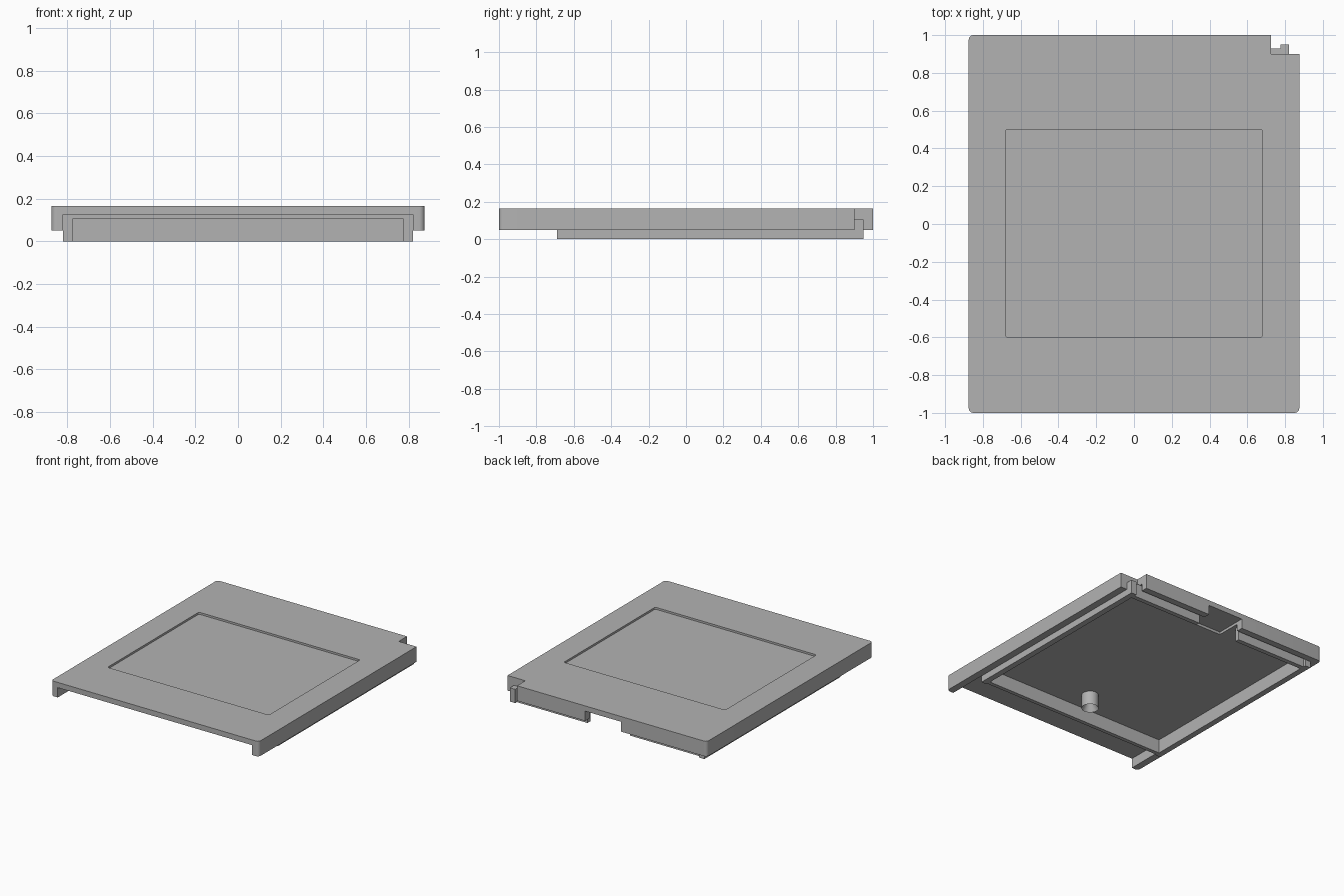
import bpy
import bmesh
import math

if "Cube" in bpy.data.objects:
    bpy.data.objects.remove(bpy.data.objects["Cube"], do_unlink=True)

grey = bpy.data.materials.new("plain grey")
grey.use_nodes = True
colour = (0.45, 0.45, 0.45, 1)
grey.diffuse_color = colour
grey.node_tree.nodes["Principled BSDF"].inputs["Base Color"].default_value = colour

TOP, WALL_BOTTOM, CEILING, HIGH_CEILING = 0.165, 0.05, 0.105, 0.125


def finish(name, bm):
    bmesh.ops.recalc_face_normals(bm, faces=bm.faces)
    mesh = bpy.data.meshes.new(name)
    bm.to_mesh(mesh)
    bm.free()
    obj = bpy.data.objects.new(name, mesh)
    bpy.context.collection.objects.link(obj)
    mesh.materials.append(grey)
    return obj


def box(name, x0, x1, y0, y1, z0, z1, radius=0):
    """Box with optionally rounded upright edges."""
    bm = bmesh.new()
    corners = [(x0, y0), (x1, y0), (x1, y1), (x0, y1)]
    base = bm.faces.new([bm.verts.new((x, y, z0)) for x, y in corners])
    side = bmesh.ops.extrude_face_region(bm, geom=[base])["geom"]
    for v in side:
        if isinstance(v, bmesh.types.BMVert):
            v.co.z = z1
    if radius:
        upright = [e for e in bm.edges
                   if abs(e.verts[0].co.z - e.verts[1].co.z) > 0.001]
        bmesh.ops.bevel(bm, geom=upright, offset=radius, segments=6,
                        profile=0.5, affect='EDGES')
    return finish(name, bm)


def cut(target, *cutters):
    """Subtract each cutter, then discard it."""
    for cutter in cutters:
        cutter.hide_render = True
        mod = target.modifiers.new("cut", 'BOOLEAN')
        mod.operation = 'DIFFERENCE'
        mod.solver = 'EXACT'
        mod.object = cutter
        bpy.context.view_layer.objects.active = target
        bpy.ops.object.modifier_apply(modifier=mod.name)
        bpy.data.objects.remove(cutter, do_unlink=True)


def smooth(obj):
    bpy.ops.object.select_all(action='DESELECT')
    obj.select_set(True)
    bpy.context.view_layer.objects.active = obj
    bpy.ops.object.shade_smooth_by_angle(angle=math.radians(30))


# Cover shell: rounded slab, hollowed from below
shell = box("cover_shell", -0.875, 0.875, -1, 1, WALL_BOTTOM, TOP, 0.025)
cut(shell,
    box("front_opening", -0.82, 0.82, -1.2, -0.69, -0.1, HIGH_CEILING),
    box("inner_hollow", -0.82, 0.82, -0.7, 0.95, -0.1, CEILING),
    box("back_pocket", -0.15, 0.15, 0.76, 1.2, -0.1, HIGH_CEILING),
    box("corner_notch", 0.725, 1.2, 0.9, 1.2, -0.1, 0.4),
    box("label_recess", -0.68, 0.68, -0.6, 0.5, TOP - 0.015, 0.4, 0.012))
smooth(shell)

# Inner rim that hangs below the shell
for side, s in (("left", 1), ("right", -1)):
    xs = sorted((s * 0.775, s * 0.82))
    box(side + "_rail", *xs, -0.69, 0.95, 0, CEILING)
    xs = sorted((s * 0.18, s * 0.775))
    box(side + "_back_rim", *xs, 0.895, 0.93, 0, CEILING)
box("front_rim", -0.775, 0.775, -0.68, -0.65, 0, CEILING)

# Screw post with a blind hole
bm = bmesh.new()
bmesh.ops.create_cone(bm, cap_ends=True, segments=32, radius1=0.06,
                      radius2=0.06, depth=CEILING)
bmesh.ops.translate(bm, verts=bm.verts, vec=(0, -0.48, CEILING / 2))
end = min((f for f in bm.faces if len(f.verts) > 4),
          key=lambda f: f.calc_center_median().z)
bmesh.ops.inset_region(bm, faces=[end], thickness=0.042)
bmesh.ops.translate(bm, verts=end.verts, vec=(0, 0, 0.08))
smooth(finish("screw_post", bm))
